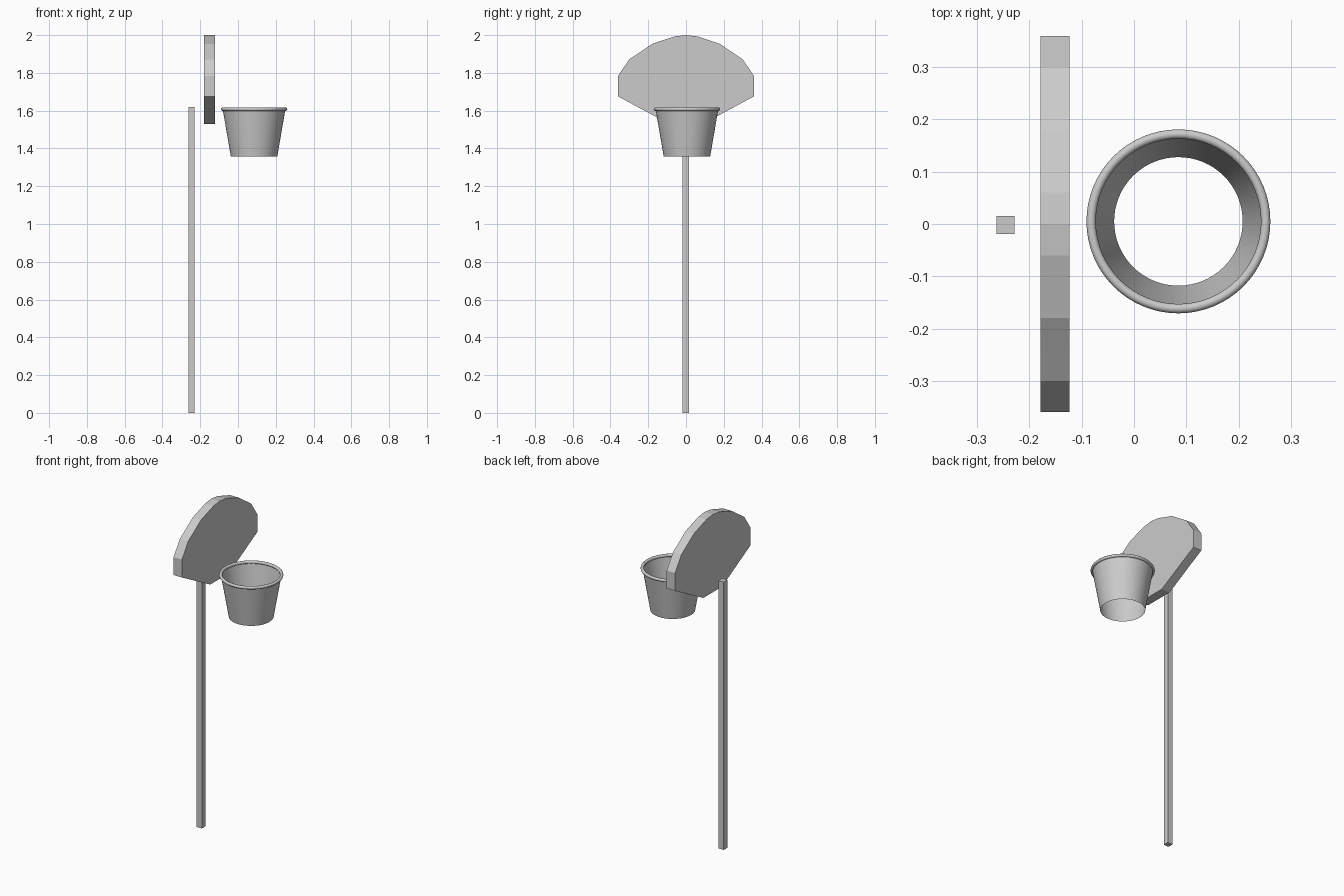
import bpy, bmesh

if "Cube" in bpy.data.objects:
    bpy.data.objects.remove(bpy.data.objects["Cube"])

CX, CY = 0.085, 0.005  # hoop centre


def new_object(name, bm):
    bmesh.ops.recalc_face_normals(bm, faces=bm.faces)
    mesh = bpy.data.meshes.new(name)
    bm.to_mesh(mesh)
    bm.free()
    obj = bpy.data.objects.new(name, mesh)
    bpy.context.collection.objects.link(obj)
    return obj


# Square pole
bpy.ops.mesh.primitive_cube_add(size=1, location=(-0.246, -0.002, 0.81))
pole = bpy.context.object
pole.name = "pole"
pole.scale = (0.034, 0.034, 1.62)

# Fan-shaped backboard: half outline mirrored across y, then extruded along x
half = [(0.09, 1.53), (0.36, 1.676), (0.36, 1.784), (0.30, 1.872), (0.24, 1.912),
        (0.18, 1.953), (0.12, 1.973), (0.06, 1.993)]
outline = half + [(0, 2.0)] + [(-y, z) for y, z in reversed(half)]
bm = bmesh.new()
face = bm.faces.new([bm.verts.new((-0.179, y, z)) for y, z in outline])
ext = bmesh.ops.extrude_face_region(bm, geom=[face])
bmesh.ops.translate(bm, vec=(0.056, 0, 0),
                    verts=[v for v in ext["geom"] if isinstance(v, bmesh.types.BMVert)])
new_object("backboard", bm)

# Rim
bpy.ops.mesh.primitive_torus_add(major_radius=0.167, minor_radius=0.009,
                                 major_segments=64, minor_segments=12,
                                 location=(CX, CY, 1.608))
rim = bpy.context.object
rim.name = "rim"
bpy.ops.object.shade_smooth()

# Open tapered net
bm = bmesh.new()
bmesh.ops.create_cone(bm, cap_ends=False, segments=64, radius1=0.123,
                      radius2=0.166, depth=0.251)
net = new_object("net", bm)
net.location = (CX, CY, 1.4825)
for poly in net.data.polygons:
    poly.use_smooth = True
